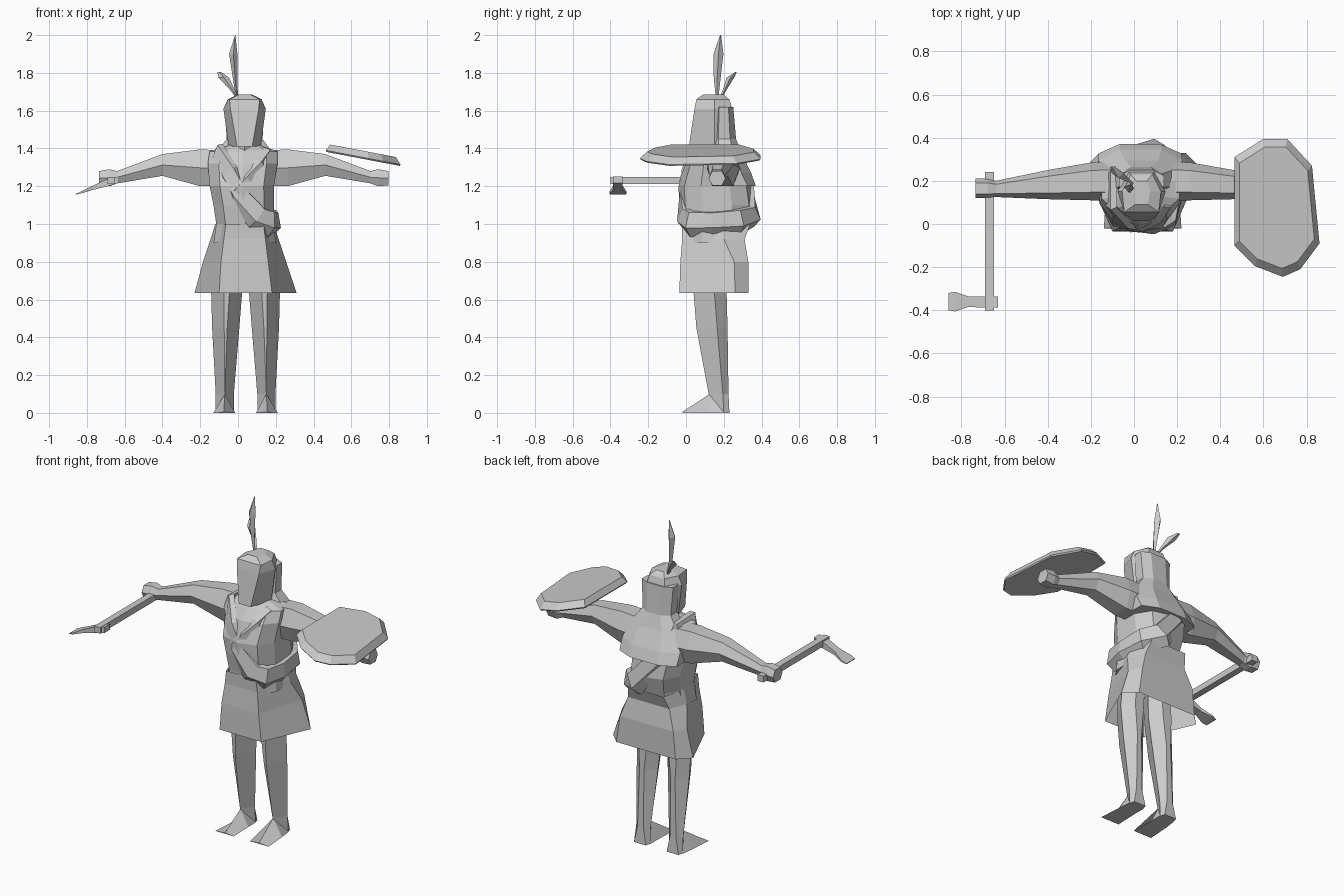
import bpy
import bmesh
from math import cos, sin, pi, copysign
from mathutils import Vector

default_cube = bpy.data.objects.get("Cube")
if default_cube:
    bpy.data.objects.remove(default_cube, do_unlink=True)

# One plain clay colour for the whole figure
clay = bpy.data.materials.new("Light grey clay")
clay.use_nodes = True
clay.diffuse_color = (0.6, 0.6, 0.6, 1)
clay.node_tree.nodes["Principled BSDF"].inputs["Base Color"].default_value = (0.6, 0.6, 0.6, 1)

CENTRE = 0.035  # the body's own mirror plane in x


def skin(name, rings, caps=True, loop=False):
    """Flat-shaded surface through a list of point rings."""
    bm = bmesh.new()
    rows = [[bm.verts.new(p) for p in ring] for ring in rings]
    pairs = list(zip(rows, rows[1:]))
    if loop:
        pairs.append((rows[-1], rows[0]))
    for low, high in pairs:
        for i in range(len(low)):
            j = (i + 1) % len(low)
            bm.faces.new((low[i], low[j], high[j], high[i]))
    if caps and not loop:
        bm.faces.new(rows[0][::-1])
        bm.faces.new(rows[-1])
    bmesh.ops.remove_doubles(bm, verts=bm.verts, dist=0.0005)
    bmesh.ops.recalc_face_normals(bm, faces=bm.faces)
    mesh = bpy.data.meshes.new(name)
    bm.to_mesh(mesh)
    bm.free()
    mesh.materials.append(clay)
    obj = bpy.data.objects.new(name, mesh)
    bpy.context.collection.objects.link(obj)
    return obj


def section(a0, a1, b0, b1, sides, phase=0.5, power=1.0):
    """Polygon that fills the given rectangle; a low power makes it squarer."""
    angles = [2 * pi * (i + phase) / sides for i in range(sides)]
    shape = [[copysign(abs(f(t)) ** power, f(t)) if abs(f(t)) > 1e-6 else 0
              for f in (cos, sin)] for t in angles]
    wide = max(abs(p[0]) for p in shape)
    deep = max(abs(p[1]) for p in shape)
    return [((a0 + a1) / 2 + p[0] / wide * (a1 - a0) / 2,
             (b0 + b1) / 2 + p[1] / deep * (b1 - b0) / 2) for p in shape]


def upright(name, rings, sides, **shape):
    """Loft of horizontal sections: z, x min, x max, y min, y max."""
    return skin(name, [[(x, y, z) for x, y in section(*box, sides, **shape)]
                       for z, *box in rings])


def sideways(name, rings, sides, **shape):
    """Loft of sections across x: x, y min, y max, z min, z max."""
    return skin(name, [[(x, y, z) for y, z in section(*box, sides, **shape)]
                       for x, *box in rings])


def faceted(name, rings, caps=True):
    """Loft of six-point sections: z, x centre, half widths and y of front, side and back."""
    return skin(name, [[(c - f, yf, z), (c + f, yf, z), (c + s, ys, z),
                        (c + b, yb, z), (c - b, yb, z), (c - s, ys, z)]
                       for z, c, f, s, b, yf, ys, yb in rings], caps)


def band(name, path, widths, thick, loop):
    """Ridged cloth strip that lies around the torso."""
    points = [Vector(p) for p in path]
    rings = []
    for i, p in enumerate(points):
        if loop:
            before, after = points[i - 1], points[(i + 1) % len(points)]
        else:
            before, after = points[max(i - 1, 0)], points[min(i + 1, len(points) - 1)]
        along = (after - before).normalized()
        out = Vector((p.x - CENTRE, p.y - 0.16, 0)).normalized()
        across = along.cross(out).normalized() * widths[i] / 2
        rings.append([p - across - out * thick, p - across * 0.9 + out * thick * 0.4,
                      p + across * 0.3 + out * thick, p + across - out * thick])
    return skin(name, rings, loop=loop)


def mirror_copy(obj, name, plane):
    """Second limb, reflected across the given x."""
    mesh = obj.data.copy()
    for v in mesh.vertices:
        v.co.x = 2 * plane - v.co.x
    mesh.flip_normals()
    twin = bpy.data.objects.new(name, mesh)
    bpy.context.collection.objects.link(twin)


# Tunic: shoulders, chest and waist, then a flared open skirt
upright("tunic_body", [
    (0.9, -0.13, 0.2, -0.01, 0.3),
    (1.0, -0.115, 0.19, -0.02, 0.335),
    (1.1, -0.13, 0.19, -0.035, 0.365),
    (1.2, -0.15, 0.19, -0.04, 0.35),
    (1.32, -0.16, 0.21, 0.0, 0.31),
    (1.385, -0.15, 0.21, 0.05, 0.27),
    (1.42, -0.04, 0.11, 0.09, 0.22)], 10, power=0.8)
faceted("tunic_skirt", [
    (0.635, 0.04, 0.14, 0.27, 0.2, -0.035, 0.26, 0.33),
    (0.8, 0.035, 0.125, 0.22, 0.18, -0.03, 0.255, 0.33),
    (0.92, 0.035, 0.11, 0.18, 0.14, -0.02, 0.2, 0.31),
    (1.0, 0.035, 0.1, 0.155, 0.12, -0.022, 0.19, 0.34)], caps=False)

# Neck, head with a flat tapering face, and hair that spreads over the shoulders
upright("neck", [(1.34, -0.02, 0.09, 0.05, 0.2),
                 (1.45, 0.0, 0.07, 0.06, 0.2)], 6)
faceted("head", [
    (1.41, CENTRE, 0.04, 0.085, 0.05, 0.015, 0.15, 0.25),
    (1.61, CENTRE, 0.075, 0.112, 0.06, 0.045, 0.15, 0.245),
    (1.66, CENTRE, 0.08, 0.09, 0.05, 0.055, 0.15, 0.23),
    (1.685, CENTRE, 0.03, 0.04, 0.025, 0.09, 0.15, 0.2)])
upright("hair_drape", [
    (1.2, -0.165, 0.22, 0.2, 0.37),
    (1.27, -0.165, 0.225, 0.14, 0.345),
    (1.37, -0.12, 0.19, 0.13, 0.295),
    (1.45, -0.06, 0.13, 0.14, 0.265),
    (1.62, -0.07, 0.14, 0.15, 0.25)], 8, power=0.8)

# Sash from the right shoulder, round the left hip and up the back
band("sash", [(-0.11, 0.09, 1.375), (-0.06, 0.01, 1.27), (0.0, -0.015, 1.15),
              (0.1, -0.022, 1.03), (0.18, 0.015, 1.0), (0.205, 0.14, 1.0),
              (0.19, 0.29, 1.01), (0.1, 0.37, 1.04), (-0.03, 0.335, 1.2),
              (-0.11, 0.22, 1.375)],
     [0.11, 0.12, 0.12, 0.14, 0.14, 0.13, 0.14, 0.14, 0.12, 0.1], 0.022, True)

# Crossed collar on the left of the chest
band("collar", [(0.16, 0.09, 1.385), (0.12, 0.02, 1.32), (0.05, -0.015, 1.24),
                (-0.01, -0.025, 1.17)], [0.06, 0.07, 0.07, 0.05], 0.016, False)

# Arms with the elbow break and a blunt hand
arm = sideways("right_arm", [
    (-0.1, 0.11, 0.29, 1.2, 1.39),
    (-0.2, 0.11, 0.285, 1.2, 1.395),
    (-0.4, 0.115, 0.25, 1.255, 1.37),
    (-0.64, 0.125, 0.2, 1.215, 1.28),
    (-0.68, 0.12, 0.21, 1.2, 1.29),
    (-0.735, 0.12, 0.21, 1.205, 1.28)], 6, phase=0, power=0.8)
mirror_copy(arm, "left_arm", 0.031)

# Legs with a sharp shin ridge that reach the floor at the heel, and wedge feet
leg = faceted("right_leg", [
    (0.0, -0.07, 0.0, 0.048, 0.04, 0.13, 0.2, 0.23),
    (0.1, -0.07, 0.0, 0.048, 0.02, 0.12, 0.195, 0.225),
    (0.45, -0.065, 0.008, 0.072, 0.015, 0.055, 0.165, 0.22),
    (0.64, -0.06, 0.015, 0.082, 0.03, 0.04, 0.15, 0.215),
    (0.8, -0.05, 0.02, 0.075, 0.03, 0.04, 0.15, 0.215)])
mirror_copy(leg, "left_leg", 0.04)
foot = skin("right_foot", [
    [(-0.14, -0.02, 0), (-0.015, -0.02, 0), (-0.075, -0.018, 0.006)],
    [(-0.13, 0.125, 0), (-0.02, 0.125, 0), (-0.07, 0.125, 0.1)],
    [(-0.12, 0.2, 0), (-0.02, 0.2, 0), (-0.07, 0.2, 0.09)]])
mirror_copy(foot, "left_foot", 0.04)

# Shield: a long bevelled plate that slopes down and away from the body
outline = [(0.465, 0.31), (0.6, 0.395), (0.71, 0.395), (0.825, 0.27), (0.86, -0.09),
           (0.77, -0.21), (0.69, -0.245), (0.56, -0.195), (0.465, -0.1)]


def shield_ring(scale, lift):
    ring = []
    for x, y in outline:
        px = 0.66 + (x - 0.66) * scale
        py = 0.08 + (y - 0.08) * scale
        ring.append((px, py, 1.385 - 0.19 * (px - 0.465) + lift))
    return ring


skin("shield", [shield_ring(0.98, -0.003), shield_ring(1, 0.005), shield_ring(0.88, 0.04)])

# Hatchet: straight square handle and a thin blade that dips outward
skin("hatchet_handle", [[(x, y, z) for x, z in section(-0.69, -0.65, 1.212, 1.25, 4)]
                        for y in (-0.4, 0.24)])
sideways("hatchet_head", [
    (-0.86, -0.4, -0.32, 1.155, 1.159),
    (-0.83, -0.405, -0.315, 1.162, 1.172),
    (-0.77, -0.385, -0.335, 1.18, 1.202),
    (-0.69, -0.387, -0.335, 1.2, 1.24),
    (-0.63, -0.387, -0.335, 1.218, 1.252)], 4)


# Feathers: thin folded leaves, x, y, z, half width and half depth
def feather(name, stations):
    skin(name, [[(x - w, y, z), (x, y - d, z), (x + w, y, z), (x, y + d, z)]
                for x, y, z, w, d in stations])


feather("tall_feather", [
    (-0.005, 0.165, 1.66, 0.005, 0.006), (-0.015, 0.165, 1.77, 0.012, 0.018),
    (-0.025, 0.172, 1.9, 0.022, 0.026), (-0.015, 0.183, 2.0, 0.001, 0.003)])
feather("short_feather", [
    (0.0, 0.18, 1.66, 0.005, 0.006), (-0.03, 0.205, 1.71, 0.012, 0.01),
    (-0.075, 0.235, 1.775, 0.028, 0.02), (-0.1, 0.265, 1.805, 0.01, 0.004)])
